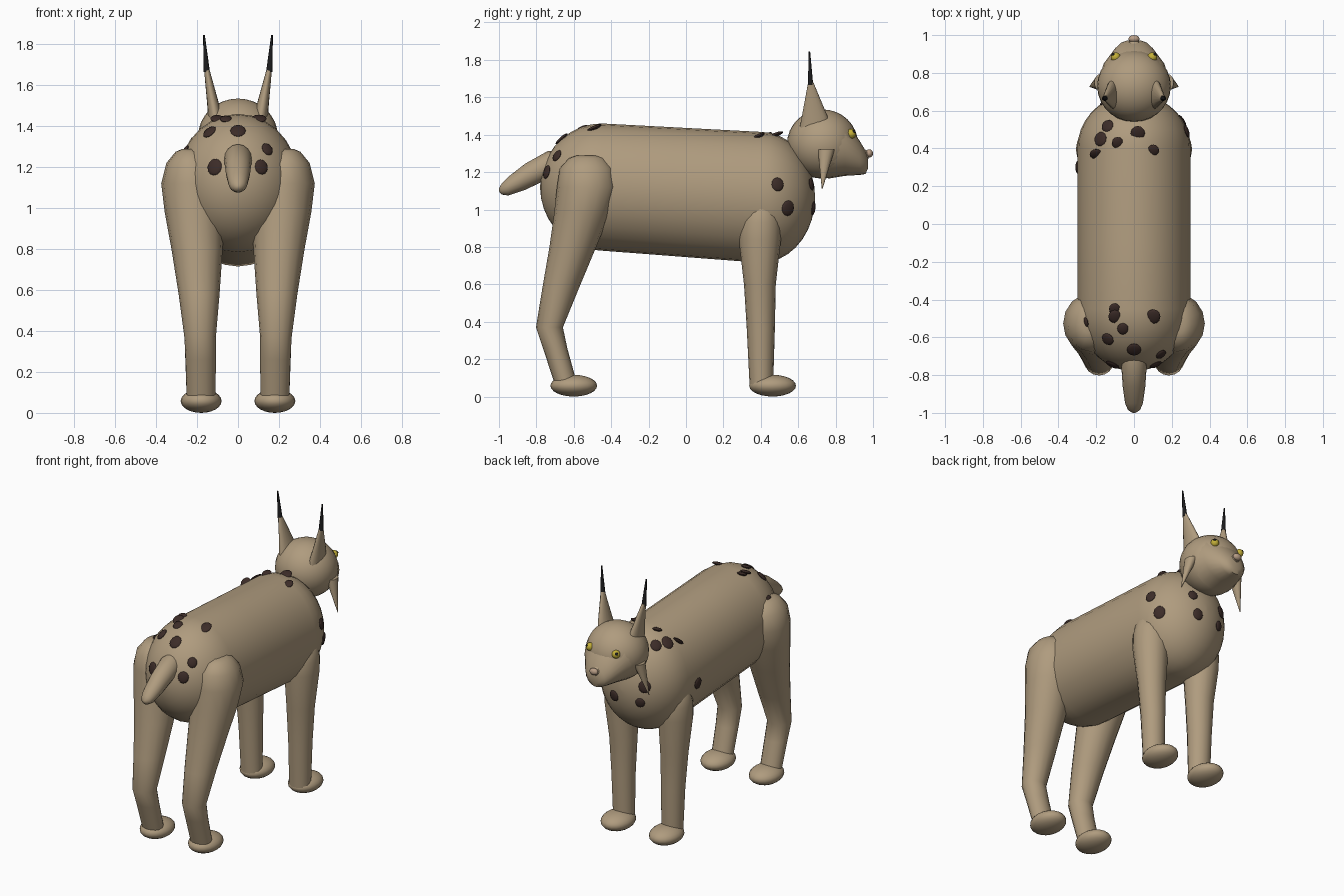
import bpy, bmesh, math
from mathutils import Vector

cube = bpy.data.objects.get("Cube")
if cube:
    bpy.data.objects.remove(cube)


def material(name, rgb):
    m = bpy.data.materials.new(name)
    m.use_nodes = True
    m.diffuse_color = (*rgb, 1)
    m.node_tree.nodes["Principled BSDF"].inputs["Base Color"].default_value = (*rgb, 1)
    return m


FUR = material("tan_fur", (0.43, 0.33, 0.21))
SPOT = material("dark_brown_spots", (0.045, 0.025, 0.021))
BLACK = material("black", (0.012, 0.012, 0.013))
EYE = material("yellow_eye", (0.55, 0.43, 0.04))
NOSE = material("pink_tan_nose", (0.48, 0.34, 0.24))


def finish(name, bm, mat):
    bmesh.ops.recalc_face_normals(bm, faces=bm.faces)
    mesh = bpy.data.meshes.new(name)
    bm.to_mesh(mesh)
    bm.free()
    mesh.materials.append(mat)
    ob = bpy.data.objects.new(name, mesh)
    bpy.context.collection.objects.link(ob)
    bpy.ops.object.select_all(action='DESELECT')
    ob.select_set(True)
    bpy.context.view_layer.objects.active = ob
    bpy.ops.object.shade_smooth_by_angle(angle=math.radians(50))
    return ob


def loft(name, rings, mat, axis='Z', sides=16):
    """Skin elliptical rings (x, y, z, half width, half depth) lying across the axis."""
    bm = bmesh.new()
    loops = []
    for x, y, z, a, b in rings:
        loop = []
        for i in range(sides):
            t = math.tau * i / sides
            u, v = a * math.cos(t), b * math.sin(t)
            loop.append(bm.verts.new((x + u, y + v, z) if axis == 'Z' else (x + u, y, z + v)))
        loops.append(loop)
    for p, q in zip(loops, loops[1:]):
        for i in range(sides):
            j = (i + 1) % sides
            bm.faces.new((p[i], p[j], q[j], q[i]))
    bm.faces.new(loops[0])
    bm.faces.new(loops[-1])
    return finish(name, bm, mat)


def ball(name, loc, size, mat, segs=20, normal=None):
    bm = bmesh.new()
    bmesh.ops.create_uvsphere(bm, u_segments=segs, v_segments=segs // 2 + 2, radius=1)
    for v in bm.verts:
        v.co = Vector(c * s for c, s in zip(v.co, size))
    ob = finish(name, bm, mat)
    ob.location = loc
    if normal:
        ob.rotation_euler = Vector(normal).to_track_quat('Z', 'Y').to_euler()
    return ob


# Torso: long barrel with rounded rump and chest
REAR, FRONT, HALF = -0.45, 0.40, 0.30


def section(y):
    """Centre height, half width and half height of the torso at y."""
    t = min(max((y - REAR) / (FRONT - REAR), 0), 1)
    d = (REAR - y) / 0.33 if y < REAR else max(0, (y - FRONT) / 0.29)
    s = math.sqrt(max(0.0004, 1 - d * d))
    return 1.12 - 0.055 * t, HALF * s, (0.34 + 0.01 * t) * s


steps = [math.radians(a) for a in range(0, 91, 10)]
stations = [REAR - 0.33 * math.cos(a) for a in steps]
stations += [-0.1] + [FRONT + 0.29 * math.sin(a) for a in steps]
rings = []
for y in stations:
    c, w, h = section(y)
    rings.append((0, y, c, w, h))
loft("torso", rings, FUR, 'Y', 28)

# Coat spots: station along the torso and angle from the spine
spots = [(-0.45, -20), (-0.49, -20), (-0.49, 20), (-0.555, -12), (-0.61, -32),
         (-0.665, 0), (-0.69, 44), (-0.745, 58), (-0.745, -58), (-0.52, -62),
         (0.52, -31), (0.45, -37), (0.43, -17), (0.37, -42), (0.48, 4), (0.39, 20),
         (0.49, 78), (0.545, 101), (0.67, 57), (0.68, 130),
         (0.65, -75), (0.66, -115), (0.30, -95)]


def on_torso(y, a):
    c, w, h = section(y)
    return Vector((w * math.sin(a), y, c + h * math.cos(a)))


for i, (y, deg) in enumerate(spots):
    a, e = math.radians(deg), 0.01
    along = on_torso(y + e, a) - on_torso(y - e, a)
    around = on_torso(y, a + e) - on_torso(y, a - e)
    r = 0.03 + 0.004 * (i % 3)
    ball(f"spot_{i + 1}", on_torso(y, a), (r, r * 1.1, 0.011), SPOT, 12,
         around.cross(along))

# Head, tapering muzzle and nose
ball("head", (0, 0.73, 1.35), (0.195, 0.19, 0.185), FUR, 28)
loft("muzzle", [(0, 0.76, 1.345, 0.188, 0.18), (0, 0.85, 1.33, 0.16, 0.15),
                (0, 0.93, 1.275, 0.10, 0.09), (0, 0.96, 1.252, 0.068, 0.062),
                (0, 0.972, 1.248, 0.035, 0.03)], FUR, 'Y', 24)
ball("nose", (0, 0.98, 1.30), (0.03, 0.02, 0.022), NOSE, 14)
loft("nose_bridge", [(0, 0.91, 1.30, 0.06, 0.05), (0, 0.975, 1.29, 0.02, 0.02)], FUR, 'Y')

# Short tail
loft("tail", [(0, -0.66, 1.25, 0.06, 0.06), (0, -0.74, 1.237, 0.068, 0.075),
              (0, -0.86, 1.175, 0.06, 0.07), (0, -0.95, 1.125, 0.047, 0.05),
              (0, -0.985, 1.11, 0.032, 0.03), (0, -1.0, 1.105, 0.008, 0.008)], FUR, 'Y')

# Paired parts
for s, side in ((1, "left"), (-1, "right")):
    def pair(name, rings, mat, sides=16):
        loft(f"{side}_{name}", [(s * r[0], *r[1:]) for r in rings], mat, 'Z', sides)

    # Ears with dark tips and hanging cheek ruffs
    pair("ear", [(0.105, 0.69, 1.42, 0.04, 0.085), (0.12, 0.688, 1.5, 0.03, 0.068),
                 (0.153, 0.667, 1.68, 0.013, 0.014)], FUR)
    pair("ear_tuft", [(0.153, 0.666, 1.665, 0.016, 0.015),
                      (0.166, 0.66, 1.845, 0.004, 0.004)], BLACK, 10)
    pair("cheek_ruff", [(0.175, 0.75, 1.32, 0.035, 0.045),
                        (0.234, 0.728, 1.11, 0.002, 0.002)], FUR)

    # Eyes
    out = Vector((s * 0.55, 0.65, 0.5)).normalized()
    eye = Vector((s * 0.097, 0.883, 1.405))
    ball(f"{side}_eye", eye, (0.026, 0.026, 0.026), EYE, 16)
    ball(f"{side}_pupil", eye + out * 0.024, (0.01, 0.01, 0.005), BLACK, 12, out)

    # Front leg
    pair("front_leg", [(0.20, 0.40, 1.065, 0.02, 0.02), (0.20, 0.40, 1.05, 0.06, 0.06),
                       (0.20, 0.40, 1.0, 0.095, 0.095), (0.20, 0.397, 0.93, 0.108, 0.112),
                       (0.20, 0.395, 0.84, 0.108, 0.113), (0.19, 0.395, 0.6, 0.09, 0.085),
                       (0.185, 0.40, 0.36, 0.076, 0.075),
                       (0.18, 0.403, 0.06, 0.07, 0.063)], FUR)
    # Hind leg: heavy thigh, hock bent backwards
    pair("hind_leg", [(0.24, -0.53, 1.29, 0.03, 0.05), (0.235, -0.53, 1.275, 0.07, 0.095),
                      (0.23, -0.53, 1.22, 0.12, 0.145), (0.22, -0.527, 1.12, 0.155, 0.163),
                      (0.213, -0.555, 0.98, 0.145, 0.15), (0.20, -0.605, 0.8, 0.125, 0.125),
                      (0.19, -0.67, 0.58, 0.10, 0.098), (0.185, -0.73, 0.37, 0.077, 0.072),
                      (0.182, -0.70, 0.26, 0.074, 0.065),
                      (0.18, -0.64, 0.06, 0.07, 0.06)], FUR)
    # Paws
    for end, y in (("front", 0.463), ("hind", -0.60)):
        ball(f"{side}_{end}_paw", (s * 0.18, y, 0.058), (0.10, 0.125, 0.058), FUR, 20)
